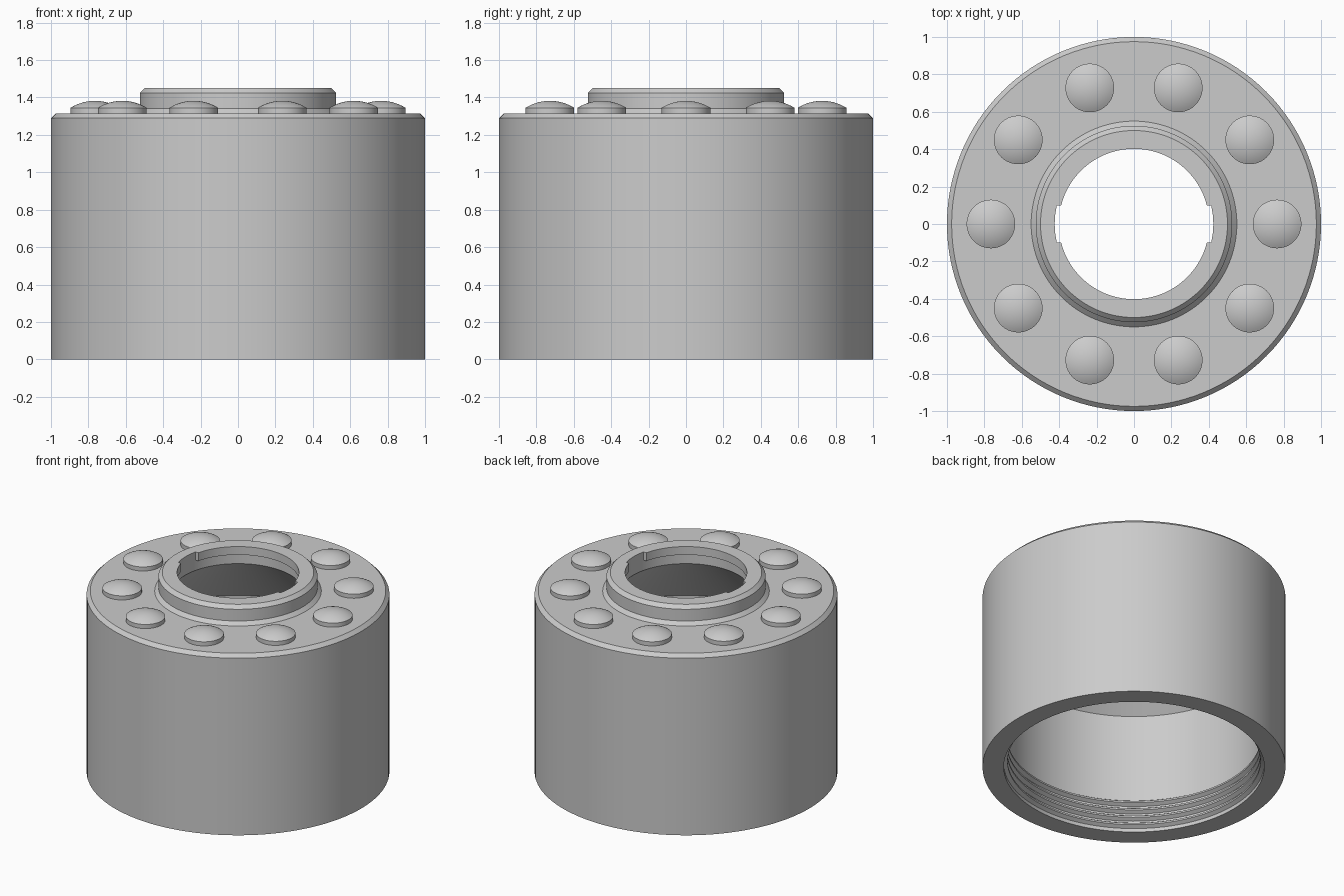
import bpy
import bmesh
import math
from mathutils import Matrix, Vector

cube = bpy.data.objects.get("Cube")
if cube:
    bpy.data.objects.remove(cube, do_unlink=True)

SEGMENTS = 128

grey = bpy.data.materials.new("light grey")
grey.use_nodes = True
grey.diffuse_color = (0.6, 0.6, 0.6, 1)
grey.node_tree.nodes["Principled BSDF"].inputs["Base Color"].default_value = (0.6, 0.6, 0.6, 1)


def make_object(name, bm):
    bmesh.ops.recalc_face_normals(bm, faces=bm.faces)
    mesh = bpy.data.meshes.new(name)
    bm.to_mesh(mesh)
    bm.free()
    mesh.materials.append(grey)
    obj = bpy.data.objects.new(name, mesh)
    bpy.context.collection.objects.link(obj)
    return obj


def activate(obj):
    bpy.ops.object.select_all(action="DESELECT")
    obj.select_set(True)
    bpy.context.view_layer.objects.active = obj


def smooth(obj, angle=20):
    activate(obj)
    bpy.ops.object.shade_smooth_by_angle(angle=math.radians(angle))


def lathe(name, profile, steps, closed):
    bm = bmesh.new()
    verts = [bm.verts.new((r, 0, z)) for r, z in profile]
    edges = [bm.edges.new(pair) for pair in zip(verts, verts[1:])]
    if closed:
        edges.append(bm.edges.new((verts[-1], verts[0])))
    bmesh.ops.spin(bm, geom=verts + edges, cent=(0, 0, 0), axis=(0, 0, 1),
                   angle=math.tau, steps=steps, use_merge=False)
    bmesh.ops.remove_doubles(bm, verts=bm.verts, dist=1e-5)
    return make_object(name, bm)


# Hollow body: outer wall, bevelled rim, collar, lip, recess and conical ceiling
outside = [(0.86, 0), (1, 0), (1, 1.29), (0.975, 1.315), (0.55, 1.315),
           (0.525, 1.34), (0.525, 1.425), (0.5, 1.45), (0.402, 1.45)]
inside = [(0.402, 1.39), (0.425, 1.39), (0.425, 1.315), (0.86, 0.88)]

# Internal thread, from the top ridge down to the mouth
thread = []
for i in reversed(range(4)):
    z = 0.02 + i * 0.056
    thread += [(0.86, z + 0.05), (0.835, z + 0.034), (0.835, z + 0.022), (0.86, z + 0.006)]

body = lathe("threaded_body", outside + inside + thread, SEGMENTS, True)

# Two opposite notches through the lip
half = math.asin(0.1 / 0.424)
bm = bmesh.new()
ring = []
for side in (0, math.pi):
    for i in range(9):
        a = side - half + 2 * half * i / 8
        ring.append(bm.verts.new((0.424 * math.cos(a), 0.424 * math.sin(a), 1.36)))
base = bm.faces.new(ring)
top = bmesh.ops.extrude_face_region(bm, geom=[base])["geom"]
bmesh.ops.translate(bm, vec=Vector((0, 0, 0.14)),
                    verts=[v for v in top if isinstance(v, bmesh.types.BMVert)])
cutter = make_object("notch_cutter", bm)
cutter.hide_render = True
notches = body.modifiers.new("notches", "BOOLEAN")
notches.operation = "DIFFERENCE"
notches.object = cutter
activate(body)
bpy.ops.object.modifier_apply(modifier=notches.name)
bpy.data.objects.remove(cutter, do_unlink=True)
smooth(body)

# Ring of ten domed studs
RADIUS, RISE = 0.13, 0.037
sphere = (RADIUS ** 2 + RISE ** 2) / (2 * RISE)
sweep = math.asin(RADIUS / sphere)
dome = [(0, 1.305), (RADIUS, 1.305)]
for i in range(9):
    a = sweep * (1 - i / 8)
    dome.append((sphere * math.sin(a), 1.345 + RISE - sphere * (1 - math.cos(a))))
stud = lathe("stud_1", dome, 48, False)
smooth(stud)
for i in range(10):
    copy = stud if i == 0 else stud.copy()
    if i:
        copy.name = f"stud_{i + 1}"
        bpy.context.collection.objects.link(copy)
    copy.matrix_world = Matrix.Rotation(math.tau * i / 10, 4, "Z") @ Matrix.Translation((0.765, 0, 0))
